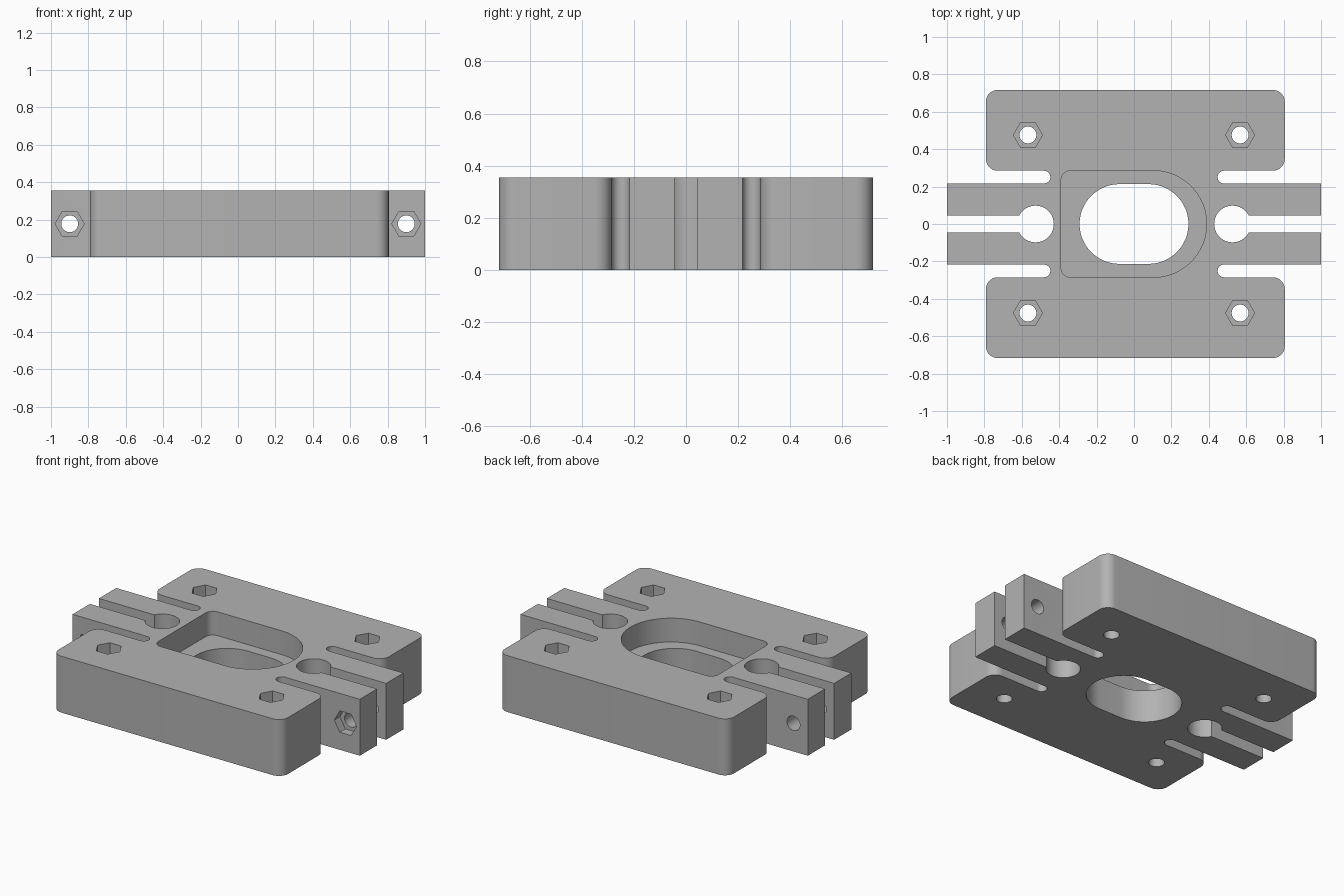
import bpy, bmesh
from math import sin, cos, pi, asin, radians
from mathutils import Matrix, Vector

if "Cube" in bpy.data.objects:
    bpy.data.objects.remove(bpy.data.objects["Cube"], do_unlink=True)

HEIGHT = 0.355
HALF_DEPTH = 0.717
ARM_IN, ARM_OUT, SLOT_OUT = 0.045, 0.217, 0.285
CORNER = 0.064
POCKET_DEPTH = 0.15

grey = bpy.data.materials.new("plain grey")
grey.use_nodes = True
colour = (0.45, 0.45, 0.45, 1)
grey.diffuse_color = colour
grey.node_tree.nodes["Principled BSDF"].inputs["Base Color"].default_value = colour


def arc(cx, cy, r, start, end, steps=12):
    angles = [radians(start + (end - start) * i / steps) for i in range(steps + 1)]
    return [(cx + r * cos(a), cy + r * sin(a)) for a in angles]


def prism(name, outline, low, high, matrix=Matrix()):
    """Extrude a closed outline from low to high."""
    bm = bmesh.new()
    face = bm.faces.new([bm.verts.new((x, y, low)) for x, y in outline])
    top = bmesh.ops.extrude_face_region(bm, geom=[face])["geom"]
    bmesh.ops.translate(bm, vec=Vector((0, 0, high - low)),
                        verts=[v for v in top if isinstance(v, bmesh.types.BMVert)])
    bmesh.ops.recalc_face_normals(bm, faces=bm.faces)
    bm.transform(matrix)
    mesh = bpy.data.meshes.new(name)
    bm.to_mesh(mesh)
    bm.free()
    mesh.materials.append(grey)
    obj = bpy.data.objects.new(name, mesh)
    bpy.context.collection.objects.link(obj)
    return obj


def quadrant(body_x):
    """Outline from the rod hole, round the arm and slot, to the body corner."""
    r = 0.098
    slot_r = (SLOT_OUT - ARM_OUT) / 2
    pts = arc(0.527, 0, r, 180, asin(ARM_IN / r) * 180 / pi, 30)
    pts += [(1, ARM_IN), (1, ARM_OUT)]
    pts += arc(0.447 + slot_r, ARM_OUT + slot_r, slot_r, 270, 90, 20)
    pts += arc(body_x - CORNER, SLOT_OUT + CORNER, CORNER, -90, 0)
    pts += arc(body_x - CORNER, HALF_DEPTH - CORNER, CORNER, 0, 90)
    return pts


def mirrored(pts, sx, sy):
    return [(x * sx, y * sy) for x, y in pts]


# Plate with four clamp arms
right, left = quadrant(0.806), quadrant(0.792)
outline = (right + mirrored(left, -1, 1)[::-1]
           + mirrored(left, -1, -1)[1:] + mirrored(right, 1, -1)[::-1][:-1])
plate = prism("clamp_plate", outline, 0, HEIGHT)

cutters = []


def cut(name, pts, low, high, matrix=Matrix()):
    cutters.append(prism(name, pts, low, high, matrix))


# Central pocket: square on one side, round on the other
pocket = (arc(0.103, 0, 0.285, -90, 90, 48)
          + arc(-0.34, 0.235, 0.05, 90, 180) + arc(-0.34, -0.235, 0.05, 180, 270))
cut("pocket_cutter", pocket, HEIGHT - POCKET_DEPTH, HEIGHT + 0.1)

# Oval opening through the pocket floor
oval = arc(0.078, 0, 0.213, -90, 90, 40) + arc(-0.078, 0, 0.213, 90, 270, 40)
cut("oval_cutter", oval, -0.1, HEIGHT)

# Bolt holes with hexagonal nut recesses
bore = arc(0, 0, 0.045, 0, 360, 32)[:-1]
nut = arc(0, 0, 0.0775, 0, 360, 6)[:-1]
for sx in (-1, 1):
    for sy in (-1, 1):
        place = Matrix.Translation((sx * 0.567, sy * 0.476, 0))
        cut("bore_cutter", bore, -0.1, HEIGHT + 0.1, place)
        cut("nut_cutter", nut, HEIGHT - 0.1, HEIGHT + 0.1, place)
    # Clamp bolt runs front to back; its nut sits in the front arm
    place = Matrix.Translation((sx * 0.9, 0, HEIGHT / 2)) @ Matrix.Rotation(pi / 2, 4, "X")
    cut("clamp_bore_cutter", bore, -0.3, 0.3, place)
    cut("clamp_nut_cutter", nut, ARM_OUT - 0.055, 0.3, place)

bpy.ops.object.select_all(action="DESELECT")
plate.select_set(True)
bpy.context.view_layer.objects.active = plate
for cutter in cutters:
    cutter.hide_render = True
    mod = plate.modifiers.new("cut", "BOOLEAN")
    mod.operation = "DIFFERENCE"
    mod.solver = "EXACT"
    mod.object = cutter
    bpy.ops.object.modifier_apply(modifier=mod.name)
    bpy.data.objects.remove(cutter, do_unlink=True)

bpy.ops.object.shade_smooth_by_angle(angle=radians(30))
